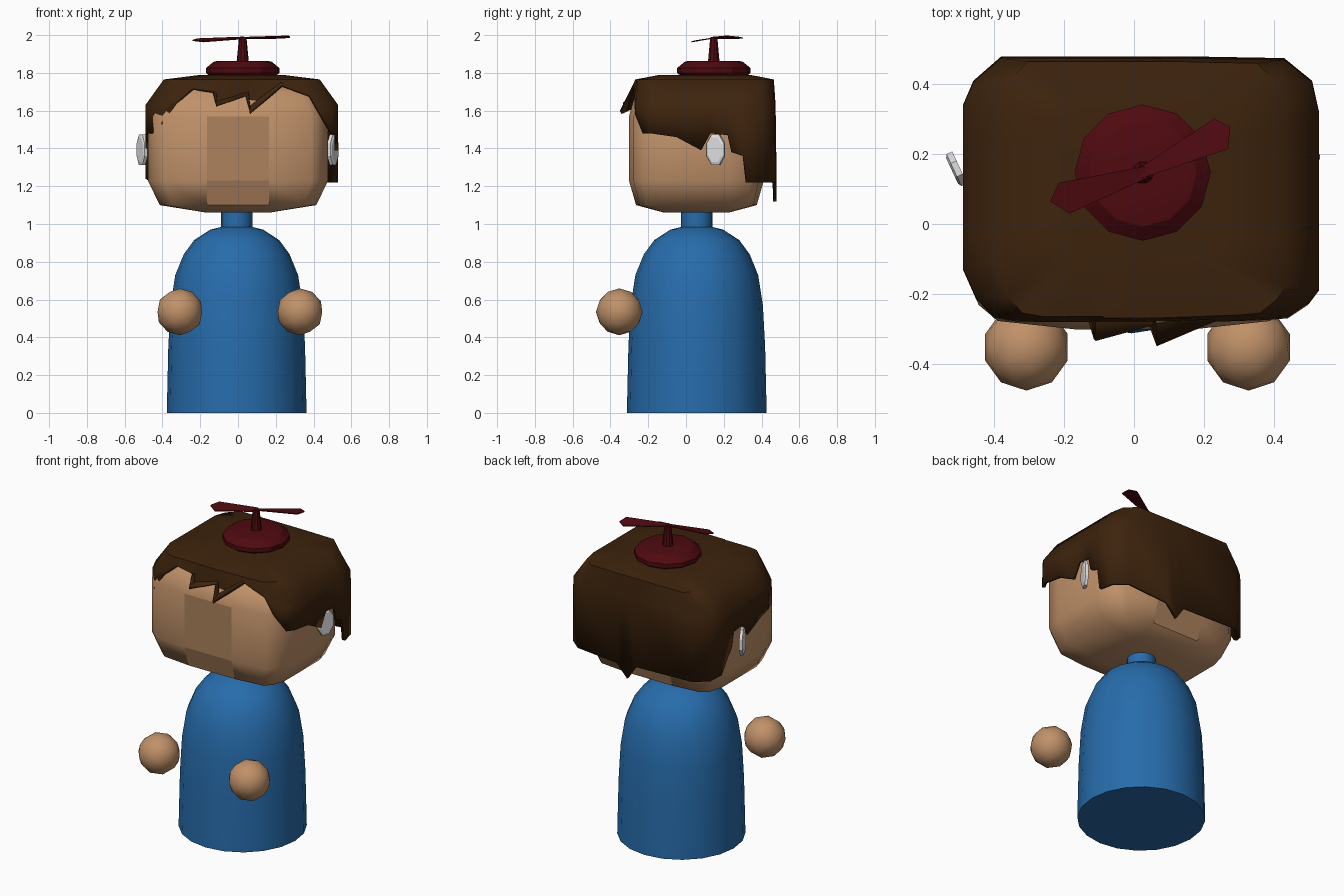
import bpy, bmesh, math
from mathutils import Vector

if "Cube" in bpy.data.objects:
    bpy.data.objects.remove(bpy.data.objects["Cube"])


def material(name, rgb):
    m = bpy.data.materials.new(name)
    m.diffuse_color = (*rgb, 1)
    m.use_nodes = True
    m.node_tree.nodes["Principled BSDF"].inputs["Base Color"].default_value = m.diffuse_color
    return m


SKIN = material("skin", (0.53, 0.285, 0.142))
FACE = material("face_shade", (0.42, 0.225, 0.11))
BLUE = material("shirt_blue", (0.02, 0.15, 0.41))
HAIR = material("hair_brown", (0.047, 0.017, 0.004))
RED = material("dark_red", (0.078, 0.003, 0.005))
WHITE = material("ear_white", (0.75, 0.75, 0.75))


def finish(name, bm, mats, angle=None):
    """Turn a bmesh into a named object with materials and smoothing."""
    bmesh.ops.remove_doubles(bm, verts=bm.verts, dist=1e-5)
    bmesh.ops.recalc_face_normals(bm, faces=bm.faces)
    me = bpy.data.meshes.new(name)
    bm.to_mesh(me)
    bm.free()
    ob = bpy.data.objects.new(name, me)
    bpy.context.collection.objects.link(ob)
    for m in mats:
        me.materials.append(m)
    if angle:
        bpy.ops.object.select_all(action='DESELECT')
        ob.select_set(True)
        bpy.context.view_layer.objects.active = ob
        bpy.ops.object.shade_smooth_by_angle(angle=math.radians(angle))
    return ob


def loft(rings, cap_first=True, cap_last=True):
    """Skin a list of equal-length closed rings."""
    bm = bmesh.new()
    vs = [[bm.verts.new(p) for p in r] for r in rings]
    n = len(rings[0])
    for a, b in zip(vs, vs[1:]):
        for i in range(n):
            j = (i + 1) % n
            bm.faces.new((a[i], a[j], b[j], b[i]))
    if cap_first:
        bm.faces.new(vs[0][::-1])
    if cap_last:
        bm.faces.new(vs[-1])
    return bm


def lathe(name, center, profile, sides, mat, angle=35):
    cx, cy = center
    rings = [[(cx + r * math.cos(2 * math.pi * i / sides),
               cy + r * math.sin(2 * math.pi * i / sides), z)
              for i in range(sides)] for r, z in profile]
    return finish(name, loft(rings), [mat], angle)


# Bell-shaped body and neck
lathe("body", (-0.007, 0.057),
      [(0.37, 0), (0.362, 0.35), (0.35, 0.57), (0.325, 0.73), (0.28, 0.84),
       (0.225, 0.915), (0.14, 0.97), (0.08, 0.985)], 20, BLUE)
lathe("neck", (-0.007, 0.057), [(0.083, 0.95), (0.083, 1.08)], 16, BLUE)

# Head: box with rounded corners, the flat centre strips keep their width
CX, CY, HX, HY = 0.0, 0.055, 0.165, 0.17
corner = [(0, 1), (0.72, 0.87), (0.9, 0.62), (1, 0)]
quads = [(1, 1, corner), (1, -1, corner[::-1]),
         (-1, -1, corner), (-1, 1, corner[::-1])]
rings = []
for z, s in [(1.06, 0), (1.10, 0.8), (1.23, 1), (1.57, 1), (1.70, 0.8), (1.74, 0)]:
    rings.append([(CX + sx * (HX + 0.312 * s * u), CY + sy * (HY + 0.187 * s * v), z)
                  for sx, sy, arc in quads for u, v in arc])
bm = loft(rings)
bmesh.ops.remove_doubles(bm, verts=bm.verts, dist=1e-5)
bmesh.ops.dissolve_degenerate(bm, edges=bm.edges, dist=1e-5)
for f in bm.faces:
    c = f.calc_center_median()
    if abs(c.x - CX) < 0.01 and 1.11 < c.z < 1.6:
        f.material_index = 1
head = finish("head", bm, [SKIN, FACE], 60)
for p in head.data.polygons:
    if p.material_index == 1:
        p.use_smooth = False

# Hair: outline stations as (x, y, hairline height), front left and round
hairline = [
    (-0.40, -0.27, 1.53), (-0.33, -0.28, 1.64), (-0.24, -0.28, 1.72),
    (-0.115, -0.28, 1.70), (-0.11, -0.335, 1.64), (0.055, -0.29, 1.69),
    (0.065, -0.35, 1.60), (0.23, -0.28, 1.74), (0.38, -0.275, 1.68),
    (0.44, -0.27, 1.58), (0.50, -0.23, 1.48), (0.53, -0.19, 1.48),
    (0.53, -0.05, 1.46), (0.53, 0.08, 1.39), (0.53, 0.13, 1.48),
    (0.53, 0.22, 1.47), (0.53, 0.24, 1.38), (0.53, 0.30, 1.36),
    (0.53, 0.32, 1.22), (0.51, 0.41, 1.22), (0.43, 0.475, 1.22),
    (0.15, 0.48, 1.20), (0.08, 0.48, 1.12), (0.02, 0.48, 1.21),
    (-0.38, 0.48, 1.22), (-0.46, 0.41, 1.22), (-0.49, 0.34, 1.24),
    (-0.49, 0.24, 1.38), (-0.49, 0.22, 1.47), (-0.49, 0.12, 1.48),
    (-0.49, 0.08, 1.40), (-0.49, -0.05, 1.46), (-0.49, -0.13, 1.48),
    (-0.45, -0.22, 1.48)]
OX, OY = 0.02, 0.105
rings = []
for sx, sy, z in [(0.42, 0.62, 1.79), (0.81, 0.96, 1.765), (1, 0.985, 1.63)]:
    rings.append([(OX + (x - OX) * sx, OY + (max(y, -0.285) - OY) * sy,
                   max(z, h + 0.01)) for x, y, h in hairline])
rings.append(hairline)
hair = finish("hair", loft(rings, cap_last=False), [HAIR], 50)
mod = hair.modifiers.new("thickness", 'SOLIDIFY')
mod.thickness = 0.02
mod.offset = -1

# Ears: thin tilted octagonal plates
for side, x in ((-1, -0.51), (1, 0.505)):
    along = Vector((side * 0.42, 0.9, 0))
    out = Vector((side * 0.9, -0.42, 0))
    rings = []
    for d, k in ((-0.012, 1), (0.006, 1), (0.012, 0.8)):
        rings.append([Vector((x, 0.157, 1.393)) + out * d
                      + along * (0.055 * k * math.cos(a))
                      + Vector((0, 0, 0.088 * k * math.sin(a)))
                      for a in [math.pi * (i + 0.5) / 4 for i in range(8)]])
    finish("ear_" + ("left" if side < 0 else "right"), loft(rings), [WHITE])

# Floating ball hands
for name, x in (("hand_left", -0.308), ("hand_right", 0.328)):
    bm = bmesh.new()
    bmesh.ops.create_icosphere(bm, subdivisions=2, radius=0.124)
    bmesh.ops.translate(bm, verts=bm.verts, vec=(x, -0.353, 0.535))
    finish(name, bm, [SKIN], 60)

# Propeller: base, rod and two blades
PX, PY = 0.025, 0.147
lathe("propeller_base", (PX, PY),
      [(0.17, 1.78), (0.195, 1.80), (0.195, 1.825), (0.155, 1.858), (0.14, 1.862)],
      12, RED, 25)
lathe("propeller_rod", (PX, PY), [(0.033, 1.85), (0.02, 1.985)], 10, RED)
blades = {
    "blade_left": [(0.03, 0.165, 1.992), (-0.215, 0.118, 1.983), (-0.24, 0.065, 1.975),
                   (-0.185, 0.03, 1.968), (0.035, 0.13, 1.985)],
    "blade_right": [(0.02, 0.13, 1.99), (0.27, 0.215, 1.998), (0.275, 0.278, 1.992),
                    (0.23, 0.302, 1.987), (0.015, 0.16, 1.985)]}
for name, pts in blades.items():
    low = [(x, y, z - 0.006) for x, y, z in pts]
    finish(name, loft([low, pts]), [RED])
